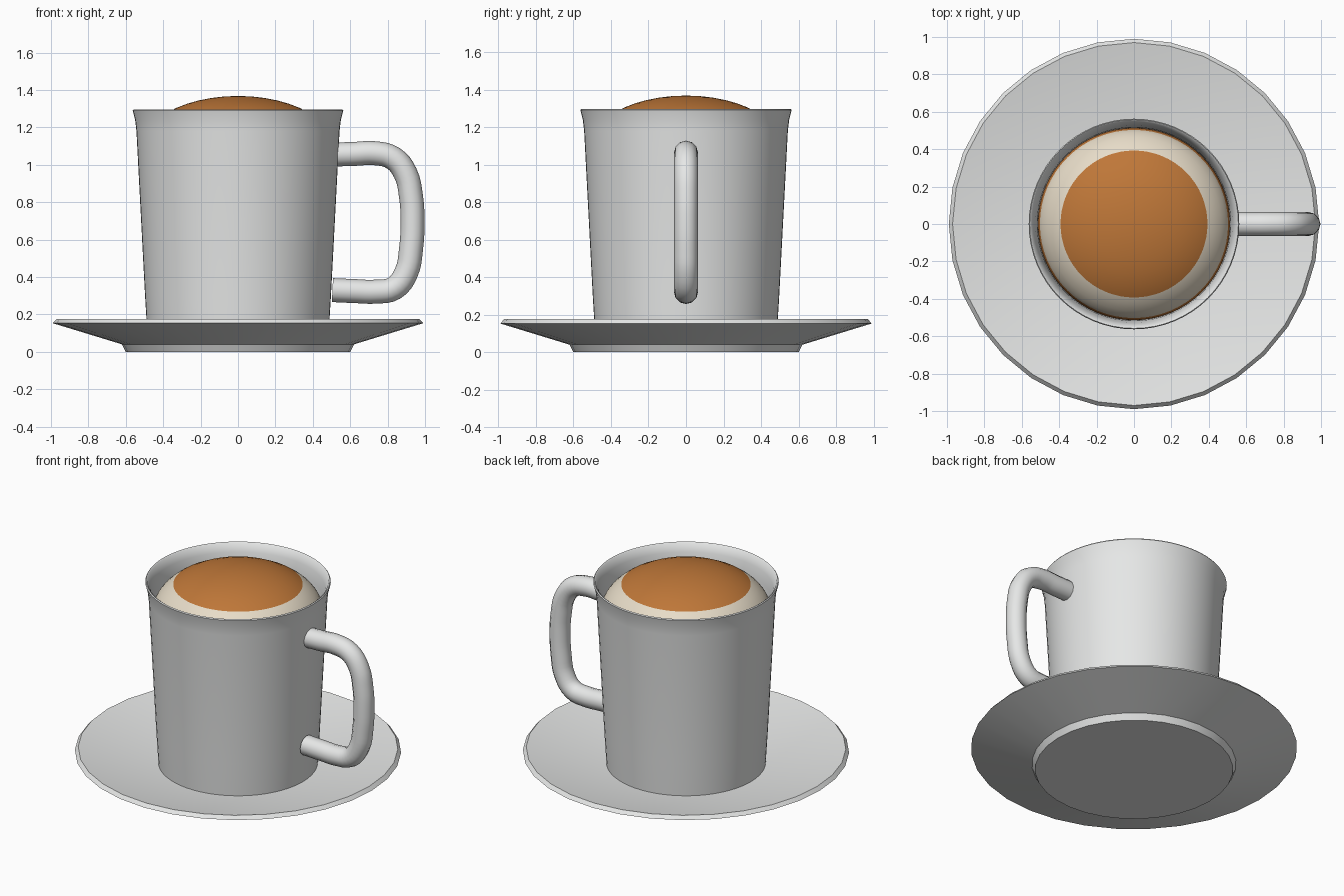
import bpy, bmesh, math

if "Cube" in bpy.data.objects:
    bpy.data.objects.remove(bpy.data.objects["Cube"])


def material(name, rgb):
    m = bpy.data.materials.new(name)
    m.diffuse_color = (*rgb, 1)
    m.use_nodes = True
    m.node_tree.nodes["Principled BSDF"].inputs["Base Color"].default_value = m.diffuse_color
    return m


china = material("white china", (0.8, 0.81, 0.805))
brown = material("coffee brown", (0.52, 0.185, 0.04))
cream = material("milk foam", (0.87, 0.78, 0.63))


def smooth(ob, angle):
    bpy.ops.object.select_all(action='DESELECT')
    ob.select_set(True)
    bpy.context.view_layer.objects.active = ob
    bpy.ops.object.shade_smooth_by_angle(angle=math.radians(angle))


def lathe(name, profile, sides, mats, angle=30):
    """Turn an (r, z) profile around the z axis; r = 0 points become poles."""
    bm = bmesh.new()
    rings = []
    for r, z in profile:
        if r == 0:
            rings.append([bm.verts.new((0, 0, z))] * sides)
        else:
            rings.append([bm.verts.new((r * math.cos(math.tau * i / sides),
                                        r * math.sin(math.tau * i / sides), z))
                          for i in range(sides)])
    for a, b in zip(rings, rings[1:]):
        for i in range(sides):
            j = (i + 1) % sides
            bm.faces.new(dict.fromkeys((a[i], a[j], b[j], b[i])))
    bmesh.ops.recalc_face_normals(bm, faces=bm.faces)
    me = bpy.data.meshes.new(name)
    bm.to_mesh(me)
    bm.free()
    for m in mats:
        me.materials.append(m)
    ob = bpy.data.objects.new(name, me)
    bpy.context.collection.objects.link(ob)
    smooth(ob, angle)
    return ob


# Saucer
lathe("saucer", [(0, 0), (0.6, 0), (0.62, 0.04), (0.99, 0.153), (0.97, 0.176),
                 (0.5, 0.08), (0, 0.075)], 32, [china])

# Mug: outside wall, flared lip, inside wall and floor
lathe("mug", [(0, 0.07), (0.483, 0.07), (0.497, 0.3), (0.543, 1.18), (0.55, 1.24),
              (0.563, 1.29), (0.558, 1.297), (0.548, 1.29), (0.53, 1.24),
              (0.518, 1.17), (0.455, 0.14), (0, 0.14)], 64, [china], 50)

# Coffee: a flattened dome with a foam ring and a thin brown edge
R, H, TOP = 0.515, 0.275, 1.368
radii = [0, 0.07, 0.14, 0.21, 0.27, 0.33, 0.393, 0.43, 0.465, 0.49, 0.503, 0.512, 0.515]
dome = [(r, TOP - H * (1 - math.sqrt(max(0, 1 - (r / R) ** 2)))) for r in radii]
coffee = lathe("coffee", dome, 64, [brown, cream], 60)
for f in coffee.data.polygons:
    r = max(math.hypot(*coffee.data.vertices[v].co.xy) for v in f.vertices)
    f.material_index = 1 if 0.4 < r < 0.506 else 0
if coffee.data.polygons[0].normal.z < 0:
    coffee.data.flip_normals()

# Handle: round tube along a smooth path
path = [(0.51, 1.055), (0.62, 1.058), (0.73, 1.062), (0.83, 1.035), (0.895, 0.955),
        (0.925, 0.83), (0.933, 0.7), (0.925, 0.55), (0.9, 0.425), (0.835, 0.34),
        (0.74, 0.322), (0.62, 0.325), (0.505, 0.33)]
cu = bpy.data.curves.new("handle_path", 'CURVE')
cu.dimensions = '3D'
cu.bevel_depth = 0.064
cu.bevel_resolution = 4
cu.resolution_u = 4
cu.use_fill_caps = True
sp = cu.splines.new('BEZIER')
sp.bezier_points.add(len(path) - 1)
for p, (x, z) in zip(sp.bezier_points, path):
    p.co = (x, 0, z)
    p.handle_left_type = p.handle_right_type = 'AUTO'
tube = bpy.data.objects.new("handle_path", cu)
bpy.context.collection.objects.link(tube)
me = bpy.data.meshes.new_from_object(tube.evaluated_get(bpy.context.evaluated_depsgraph_get()))
bpy.data.objects.remove(tube)
me.materials.clear()
me.materials.append(china)
handle = bpy.data.objects.new("handle", me)
bpy.context.collection.objects.link(handle)
smooth(handle, 40)
